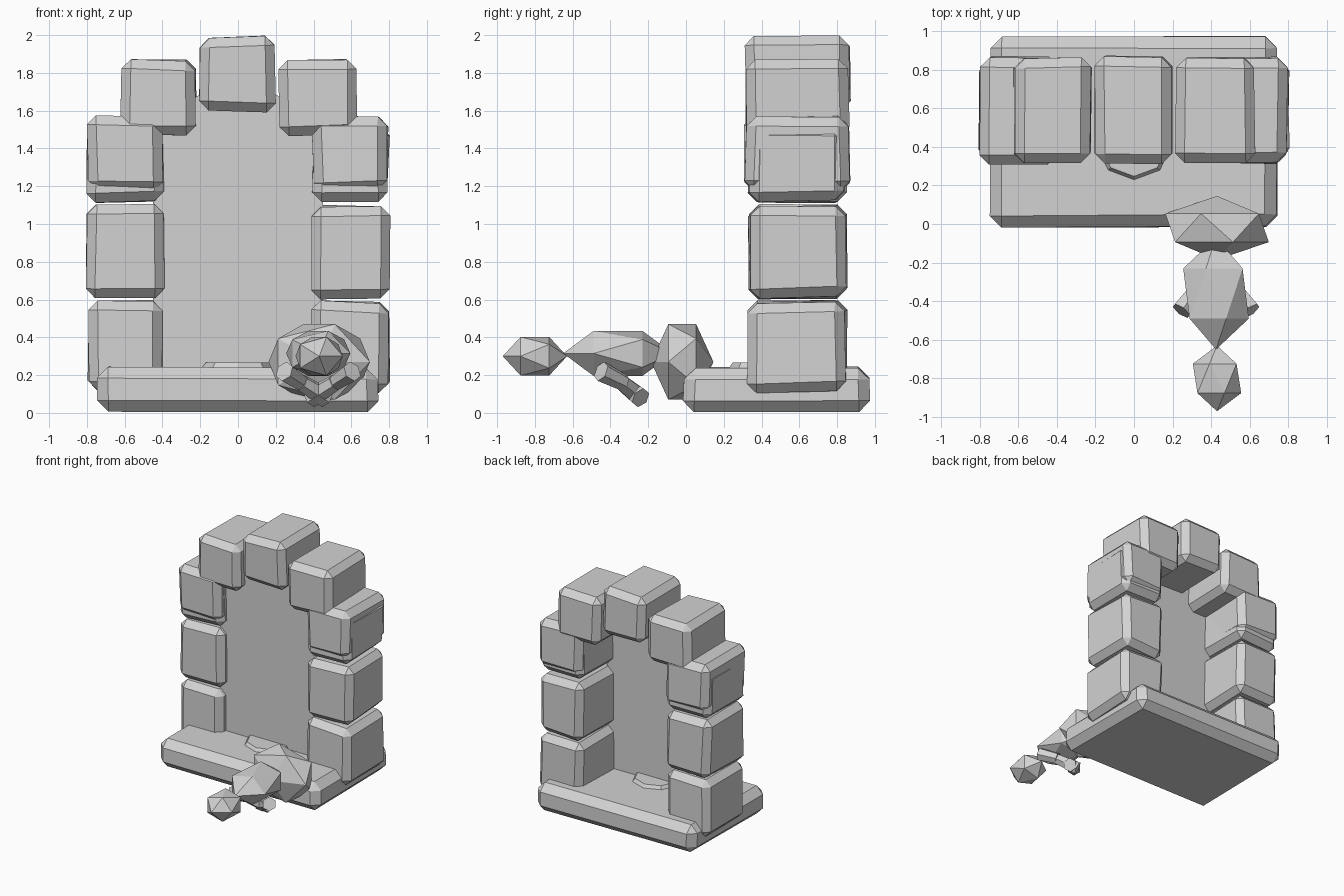
import bpy, bmesh, math, random
from mathutils import Vector, Matrix

if "Cube" in bpy.data.objects:
    bpy.data.objects.remove(bpy.data.objects["Cube"])

random.seed(4)
stone = bpy.data.materials.new("plain grey stone")
stone.diffuse_color = (0.65, 0.65, 0.65, 1)
stone.use_nodes = True
stone.node_tree.nodes["Principled BSDF"].inputs["Base Color"].default_value = stone.diffuse_color


def finish(name, bm):
    bmesh.ops.recalc_face_normals(bm, faces=bm.faces)
    me = bpy.data.meshes.new(name)
    bm.to_mesh(me)
    bm.free()
    me.materials.append(stone)
    ob = bpy.data.objects.new(name, me)
    bpy.context.collection.objects.link(ob)
    return ob


def block(name, lo, hi, bevel, jitter):
    """Rough-hewn chamfered box between two corners."""
    lo, hi = Vector(lo), Vector(hi)
    bm = bmesh.new()
    bmesh.ops.create_cube(bm, size=1)
    for v in bm.verts:
        for i in range(3):
            inward = random.uniform(0, jitter)
            v.co[i] = lo[i] + inward if v.co[i] < 0 else hi[i] - inward
    bmesh.ops.bevel(bm, geom=bm.edges[:], offset=bevel, segments=1,
                    profile=0.5, affect='EDGES')
    return finish(name, bm)


def gem(name, centre, radii):
    """Twenty-sided body part with its points along y."""
    bm = bmesh.new()
    bmesh.ops.create_icosphere(bm, subdivisions=1, radius=1)
    m = (Matrix.Translation(centre) @ Matrix.Diagonal((*radii, 1))
         @ Matrix.Rotation(math.pi / 2, 4, 'X'))
    bmesh.ops.transform(bm, matrix=m, verts=bm.verts)
    return finish(name, bm)


def limb(name, a, b, r1, r2):
    """Tapered six-sided rod from a to b."""
    a, b = Vector(a), Vector(b)
    bm = bmesh.new()
    bmesh.ops.create_cone(bm, cap_ends=True, segments=6, radius1=r1, radius2=r2,
                          depth=(b - a).length)
    rot = (b - a).to_track_quat('Z', 'Y').to_matrix().to_4x4()
    bmesh.ops.transform(bm, matrix=Matrix.Translation((a + b) / 2) @ rot, verts=bm.verts)
    return finish(name, bm)


# floor slab
block("base_slab", (-0.75, -0.02, 0), (0.75, 0.98, 0.25), 0.06, 0.015)

# two pillars of three stones each
for side, label in ((-1, "left"), (1, "right")):
    for i, (z0, z1) in enumerate(((0.1, 0.6), (0.6, 1.11), (1.11, 1.52))):
        x0, x1 = sorted((side * 0.38, side * 0.81))
        block(f"{label}_pillar_stone_{i + 1}", (x0, 0.32, z0), (x1, 0.86, z1), 0.05, 0.025)

# five arch stones on a flattened half circle
for i in range(5):
    a = math.pi * i / 4
    x, z = 0.595 * math.cos(a), 1.38 + 0.42 * math.sin(a)
    block(f"arch_stone_{i + 1}", (x - 0.21, 0.305, z - 0.215),
          (x + 0.21, 0.875, z + 0.2), 0.05, 0.02)

# flat panel closing the opening
bm = bmesh.new()
outline = [(-0.45, 0.2), (0.45, 0.2)]
outline += [(0.45 * math.cos(math.pi * i / 8), 1.35 + 0.38 * math.sin(math.pi * i / 8))
            for i in range(9)]
bm.faces.new([bm.verts.new((x, 0.41, z)) for x, z in outline])
finish("opening_panel", bm)

# flat threshold stone on the floor
bm = bmesh.new()
bmesh.ops.create_cone(bm, cap_ends=True, segments=8, radius1=0.2, radius2=0.17, depth=0.04)
bmesh.ops.transform(bm, matrix=Matrix.Translation((0, 0.4, 0.247))
                    @ Matrix.Diagonal((1, 0.9, 1, 1)), verts=bm.verts)
finish("threshold_stone", bm)

# creature lying in front of the arch
gem("creature_rear", (0.43, -0.02, 0.27), (0.30, 0.165, 0.235))
gem("creature_torso", (0.425, -0.36, 0.315), (0.19, 0.29, 0.14))
gem("creature_head", (0.43, -0.80, 0.30), (0.14, 0.17, 0.12))
for s, label in ((-1, "left"), (1, "right")):
    limb(f"creature_{label}_arm", (0.425 + s * 0.18, -0.45, 0.22),
         (0.425 + s * 0.09, -0.33, 0.16), 0.055, 0.045)
    limb(f"creature_{label}_hand", (0.425 + s * 0.09, -0.34, 0.16),
         (0.425 - s * 0.04, -0.24, 0.08), 0.045, 0.055)
